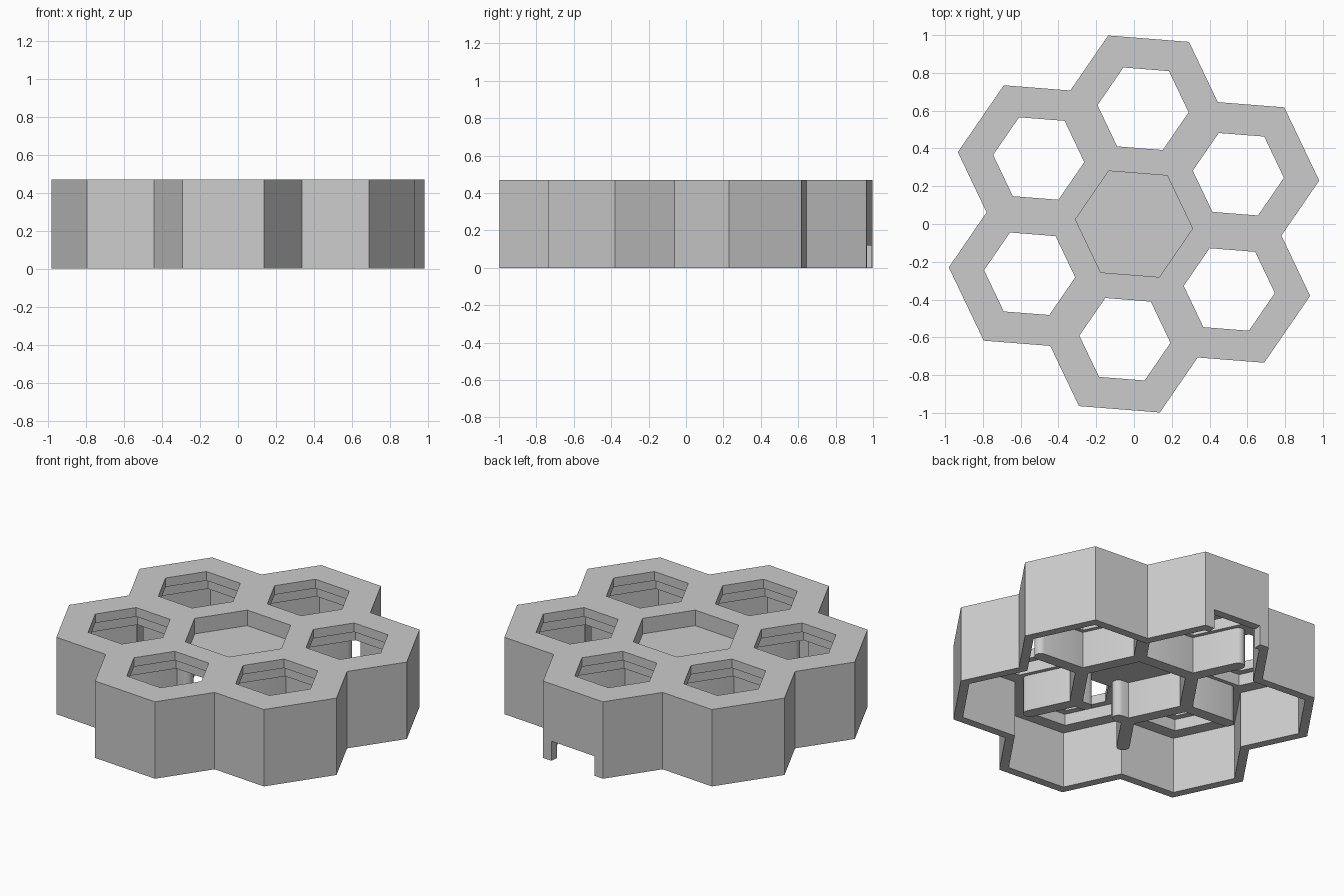
import bpy, bmesh
from math import radians, cos, sin, pi
from mathutils import Vector

old = bpy.data.objects.get("Cube")
if old:
    bpy.data.objects.remove(old, do_unlink=True)

TURN = 25.5      # direction of the first outer cell, degrees
PITCH = 0.612    # distance between cell centres
HEIGHT = 0.47
WALL = 0.05
CEILING = 0.345
CLEARANCE = 0.12  # gap below the inner dividers
CORNER = PITCH / (2 * cos(pi / 6))

grey = bpy.data.materials.new("matte_grey")
grey.use_nodes = True
grey.diffuse_color = (0.6, 0.6, 0.6, 1)
grey.node_tree.nodes["Principled BSDF"].inputs["Base Color"].default_value = (0.6, 0.6, 0.6, 1)


def polar(r, deg):
    return Vector((r * cos(radians(deg)), r * sin(radians(deg))))


def hexagon(centre, r):
    return [centre + polar(r, TURN + 30 + 60 * i) for i in range(6)]


def flower(apothem):
    """Outline around the six outer cells."""
    pts = []
    for i in range(6):
        a = TURN + 60 * i
        c = polar(PITCH, a)
        r = apothem / cos(pi / 6)
        pts += [c + polar(r, a - 30), c + polar(r, a + 30),
                polar((PITCH / 2 + apothem) / cos(pi / 6), a + 30)]
    return pts


def capsule(p, q, r):
    """Outline of a straight slab with round ends."""
    d = (q - p).normalized()
    n = Vector((-d.y, d.x))
    pts = []
    for end, s in ((q, 1), (p, -1)):
        for i in range(9):
            t = pi * i / 8
            pts.append(end + s * r * (d * sin(t) - n * cos(t)))
    return pts


def prisms(name, outlines, z0, z1):
    """Object holding one upright prism for each outline."""
    bm = bmesh.new()
    for pts in outlines:
        face = bm.faces.new([bm.verts.new((p.x, p.y, z0)) for p in pts])
        ext = bmesh.ops.extrude_face_region(bm, geom=[face], use_keep_orig=True)
        top = [v for v in ext["geom"] if isinstance(v, bmesh.types.BMVert)]
        bmesh.ops.translate(bm, verts=top, vec=(0, 0, z1 - z0))
    bmesh.ops.recalc_face_normals(bm, faces=bm.faces)
    mesh = bpy.data.meshes.new(name)
    bm.to_mesh(mesh)
    bm.free()
    obj = bpy.data.objects.new(name, mesh)
    mesh.materials.append(grey)
    bpy.context.collection.objects.link(obj)
    return obj


def cut(body, outlines, z0, z1):
    cutter = prisms("cutter", outlines, z0, z1)
    cutter.hide_render = True
    mod = body.modifiers.new("cut", "BOOLEAN")
    mod.operation = "DIFFERENCE"
    mod.solver = "EXACT"
    mod.object = cutter
    bpy.context.view_layer.objects.active = body
    bpy.ops.object.modifier_apply(modifier=mod.name)
    bpy.data.objects.remove(cutter, do_unlink=True)


# Outer shell, hollow from below
OUTER = 0.372
origin = Vector((0, 0))
cells = [polar(PITCH, TURN + 60 * i) for i in range(6)]
shell = prisms("honeycomb_shell", [flower(OUTER)], 0, HEIGHT)
cut(shell, [flower(OUTER - WALL)], -0.1, CEILING)

# Stepped openings of the outer cells and the central recess
cut(shell, [hexagon(c, 0.285) for c in cells], CEILING - 0.05, 0.415)
cut(shell, [hexagon(c, 0.242) for c in cells], 0.38, HEIGHT + 0.1)
cut(shell, [hexagon(origin, 0.311)], 0.375, HEIGHT + 0.1)

# Cable notch in the back wall
out = polar(1, TURN + 60)
side = Vector((-out.y, out.x))
notch = [out * (PITCH + OUTER + d) + side * w
         for d, w in ((-0.1, -0.155), (0.1, -0.155), (0.1, 0.155), (-0.1, 0.155))]
cut(shell, [notch], -0.1, CLEARANCE)

# Dividers between neighbouring outer cells, stopping short of the shell
HALF = 0.036
slabs = []
for i in range(6):
    a = TURN + 30 + 60 * i
    slabs.append(capsule(polar(CORNER, a), polar(0.635, a), HALF))
prisms("radial_dividers", slabs, CLEARANCE, CEILING + 0.01)

# Dividers around the central cell, with a cable gap at the front
ring = hexagon(origin, CORNER)
slabs = []
for i in range(6):
    p, q = ring[i], ring[(i + 1) % 6]
    if i == 3:
        slabs += [capsule(p, p.lerp(q, 0.18), HALF), capsule(q, q.lerp(p, 0.18), HALF)]
    else:
        slabs.append(capsule(p, q, HALF))
prisms("centre_dividers", slabs, CLEARANCE, CEILING + 0.01)

# Smooth the round slab ends, keep all edges crisp
for name in ("radial_dividers", "centre_dividers"):
    obj = bpy.data.objects[name]
    bpy.ops.object.select_all(action="DESELECT")
    obj.select_set(True)
    bpy.context.view_layer.objects.active = obj
    bpy.ops.object.shade_smooth_by_angle(angle=radians(35))
